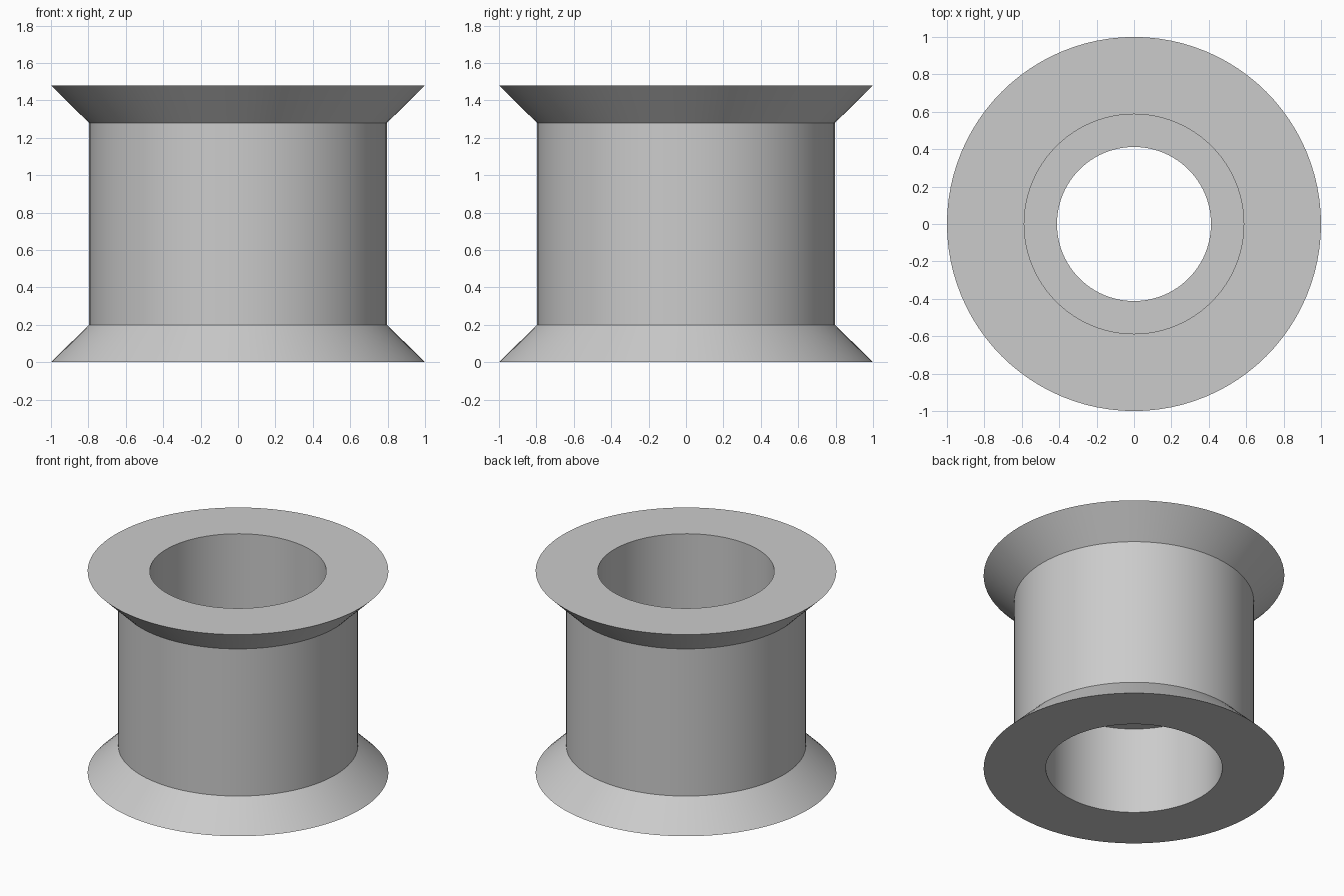
import bpy
import math

SEGMENTS = 96

cube = bpy.data.objects.get("Cube")
if cube:
    bpy.data.objects.remove(cube, do_unlink=True)

grey = bpy.data.materials.new("plain grey")
grey.use_nodes = True
colour = (0.6, 0.6, 0.6, 1)
grey.diffuse_color = colour
grey.node_tree.nodes["Principled BSDF"].inputs["Base Color"].default_value = colour


def lathe(name, profile):
    """Spin a closed (radius, height) profile around z."""
    verts, faces = [], []
    n = len(profile)
    for i in range(SEGMENTS):
        a = 2 * math.pi * i / SEGMENTS
        verts += [(r * math.cos(a), r * math.sin(a), z) for r, z in profile]
        j = (i + 1) % SEGMENTS
        faces += [(i * n + k, j * n + k, j * n + (k + 1) % n, i * n + (k + 1) % n)
                  for k in range(n)]
    mesh = bpy.data.meshes.new(name)
    mesh.from_pydata(verts, [], faces)
    mesh.materials.append(grey)
    obj = bpy.data.objects.new(name, mesh)
    bpy.context.collection.objects.link(obj)
    bpy.ops.object.select_all(action="DESELECT")
    obj.select_set(True)
    bpy.context.view_layer.objects.active = obj
    bpy.ops.object.shade_smooth_by_angle(angle=math.radians(30))
    return obj


rim, body, bore, hole = 1.0, 0.797, 0.587, 0.412
height, flare = 1.48, 0.2
ledge_low, ledge_high = 0.64, 0.84

# Spool: flared ends, straight barrel, and a narrower collar inside the bore
lathe("spool", [
    (rim, 0), (body, flare), (body, height - flare), (rim, height),
    (bore, height), (bore, ledge_high), (hole, ledge_high),
    (hole, ledge_low), (bore, ledge_low), (bore, 0),
])
